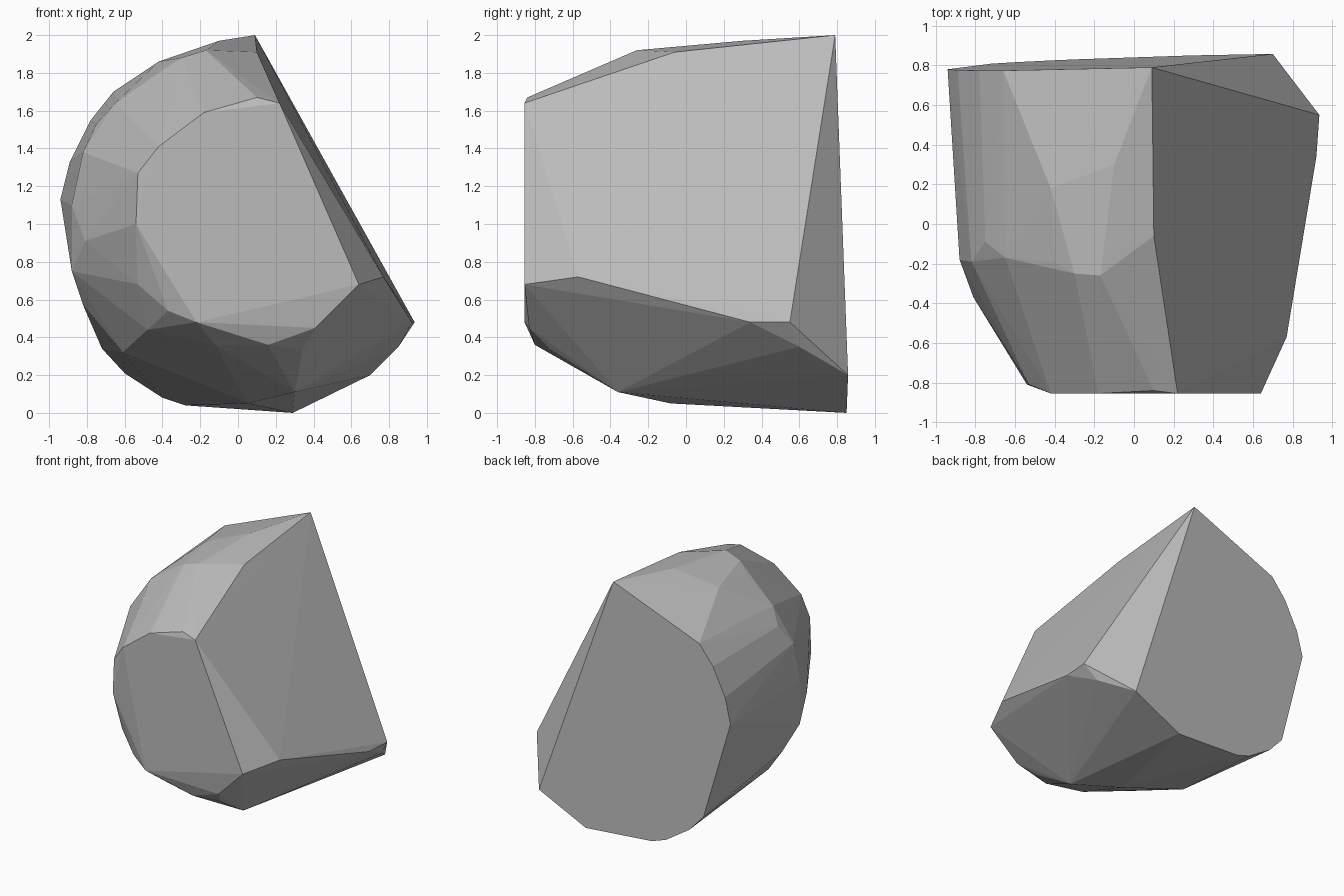
import bpy, bmesh

# Faceted boulder: hull of a nearly flat back outline plus a few corner rings

# Back face outline (x, z); the back leans slightly, so y follows a plane
back = [(.09, 2), (-.66, 1.70), (-.78, 1.55), (-.89, 1.33), (-.94, 1.13), (-.72, .34),
        (-.60, .21), (-.40, .08), (-.28, .04), (.29, 0), (.70, .20)]

# Front face corners
front = [(-.53, -.81, 1.27), (-.42, -.855, 1.41), (-.18, -.855, 1.59), (.10, -.84, 1.67),
         (.22, -.855, 1.64), (.64, -.855, .68), (.41, -.83, .45), (.16, -.80, .36),
         (-.22, -.855, .48), (-.37, -.79, .54), (-.53, -.71, .68), (-.54, -.81, 1.0)]

# Top and left shoulder
shoulder = [(.10, -.06, 1.91), (-.09, -.08, 1.93), (-.10, .30, 1.97), (-.34, .28, 1.88),
            (-.42, .18, 1.86), (-.17, -.26, 1.92), (-.30, -.25, 1.88), (-.40, -.19, 1.82),
            (-.65, -.17, 1.64), (-.75, -.09, 1.53), (-.82, -.19, 1.38), (-.88, -.18, 1.10)]

# Right edge and underside
lower = [(.77, -.57, .72), (.92, .34, .48), (.935, .55, .48), (.85, .60, .35),
         (.30, -.36, .11), (.05, -.08, .05), (.34, -.71, .33), (-.12, -.72, .36),
         (-.88, -.18, .75), (-.81, -.37, .91), (-.82, -.05, .57), (-.61, -.17, .32),
         (-.48, -.58, .44)]

points = [(x, .841 + .032 * x - .027 * z, z) for x, z in back] + front + shoulder + lower

bm = bmesh.new()
for p in points:
    bm.verts.new(p)
hull = bmesh.ops.convex_hull(bm, input=bm.verts[:])
loose = [v for v in bm.verts if not v.link_faces]
bmesh.ops.delete(bm, geom=loose, context='VERTS')
bmesh.ops.recalc_face_normals(bm, faces=bm.faces[:])
mesh = bpy.data.meshes.new("boulder")
bm.to_mesh(mesh)
bm.free()

stone = bpy.data.materials.new("stone grey")
stone.diffuse_color = (.5, .5, .5, 1)
mesh.materials.append(stone)
boulder = bpy.data.objects.new("boulder", mesh)
bpy.context.collection.objects.link(boulder)
